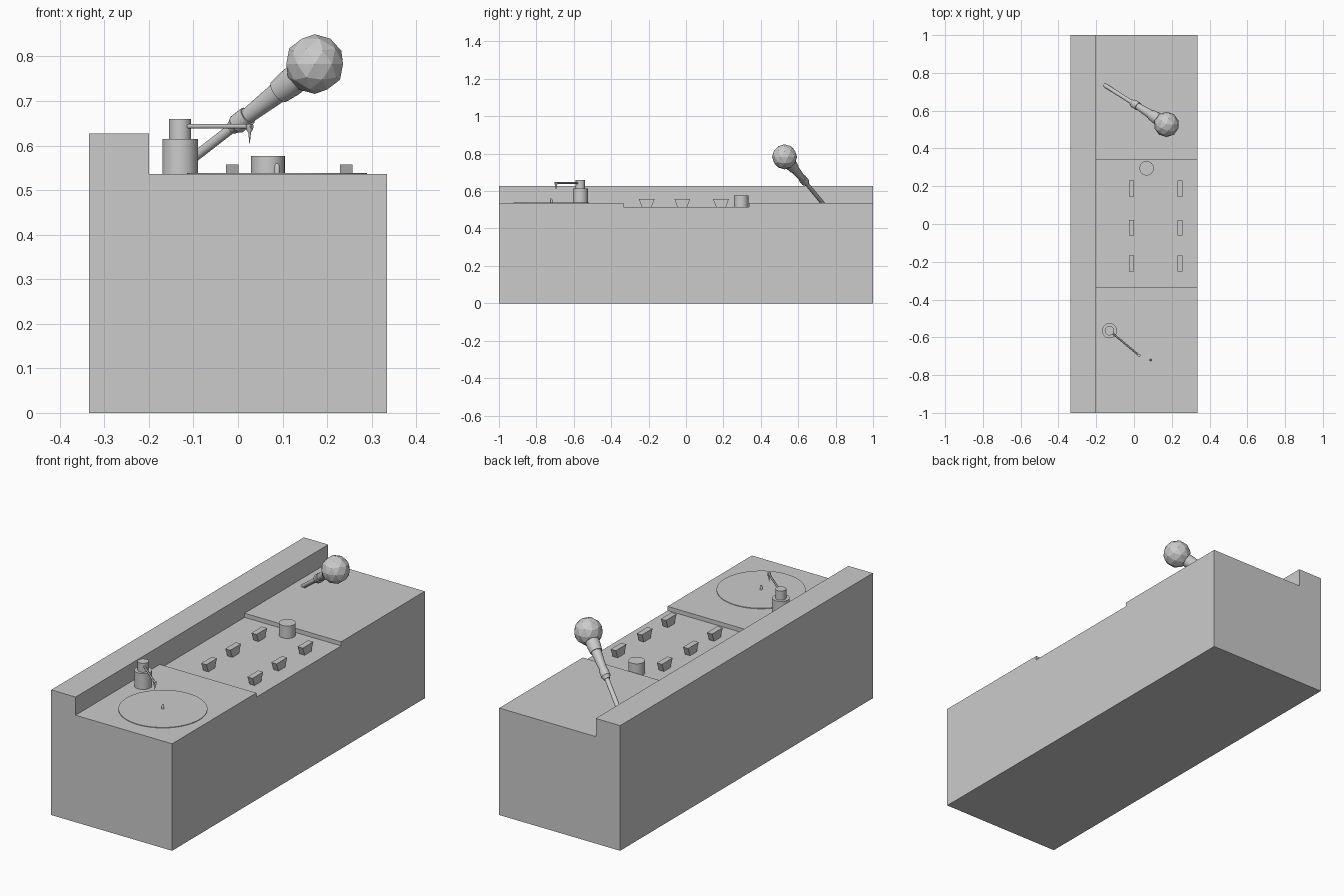
import bpy, bmesh
from math import pi, cos, sin
from mathutils import Vector

cube = bpy.data.objects.get("Cube")
if cube:
    bpy.data.objects.remove(cube, do_unlink=True)

grey = bpy.data.materials.new("plain grey")
grey.use_nodes = True
colour = (0.6, 0.6, 0.6, 1)
grey.diffuse_color = colour
grey.node_tree.nodes["Principled BSDF"].inputs["Base Color"].default_value = colour


def finish(bm, name, smooth=False):
    bmesh.ops.recalc_face_normals(bm, faces=bm.faces)
    mesh = bpy.data.meshes.new(name)
    bm.to_mesh(mesh)
    bm.free()
    mesh.materials.append(grey)
    obj = bpy.data.objects.new(name, mesh)
    bpy.context.collection.objects.link(obj)
    bpy.ops.object.select_all(action='DESELECT')
    obj.select_set(True)
    bpy.context.view_layer.objects.active = obj
    if smooth:
        bpy.ops.object.shade_smooth_by_angle(angle=pi / 6)
    return obj


def prism(name, points, move):
    """Extrude a flat outline by the vector move."""
    bm = bmesh.new()
    face = bm.faces.new([bm.verts.new(p) for p in points])
    extruded = bmesh.ops.extrude_face_region(bm, geom=[face])["geom"]
    verts = [g for g in extruded if isinstance(g, bmesh.types.BMVert)]
    bmesh.ops.translate(bm, verts=verts, vec=move)
    return finish(bm, name)


def lathe(name, start, axis, profile, sides=32):
    """Turn (distance, radius) pairs round an axis, with closed ends."""
    turn = Vector(axis).to_track_quat('Z', 'Y')
    bm = bmesh.new()
    rings = []
    for d, r in profile:
        angles = [2 * pi * i / sides for i in range(sides)]
        rings.append([bm.verts.new(Vector(start) + turn @ Vector((r * cos(a), r * sin(a), d)))
                      for a in angles])
    for low, high in zip(rings, rings[1:]):
        for i in range(sides):
            j = (i + 1) % sides
            bm.faces.new((low[i], low[j], high[j], high[i]))
    bm.faces.new(rings[0])
    bm.faces.new(rings[-1])
    return finish(bm, name, True)


UP = (0, 0, 1)
SIDE, RAIL, DECK, RECESS = 0.335, -0.2, 0.536, 0.515

# Console with raised back rail, and the mixer recess cut across its deck
section = [(-SIDE, 0), (SIDE, 0), (SIDE, DECK), (RAIL, DECK), (RAIL, 0.627), (-SIDE, 0.627)]
console = prism("console", [(x, -1, z) for x, z in section], (0, 2, 0))
cutter = prism("recess_cutter", [(RAIL, -0.333, RECESS), (0.5, -0.333, RECESS),
                                 (0.5, 0.338, RECESS), (RAIL, 0.338, RECESS)], (0, 0, 0.06))
cutter.hide_render = True
cut = console.modifiers.new("recess", 'BOOLEAN')
cut.operation = 'DIFFERENCE'
cut.solver = 'EXACT'
cut.object = cutter
bpy.context.view_layer.objects.active = console
bpy.ops.object.modifier_apply(modifier=cut.name)
bpy.data.objects.remove(cutter, do_unlink=True)

# Fader caps, wider at the top
for x in (-0.013, 0.243):
    for n, y in enumerate((-0.21, -0.02, 0.187)):
        outline = [(-0.026, RECESS), (0.026, RECESS), (0.042, 0.557), (-0.042, 0.557)]
        side = "left" if x > 0 else "right"
        prism(f"{side}_fader_{n + 1}", [(x - 0.014, y + w, z) for w, z in outline], (0.028, 0, 0))

# Mixer knob
lathe("mixer_knob", (0.067, 0.295, RECESS), UP, [(0, 0.038), (0.062, 0.038)])

# Turntable record and spindle
centre = Vector((0.088, -0.72, DECK - 0.002))
lathe("record", centre, UP, [(0, 0.202), (0.005, 0.202)], 64)
lathe("spindle", centre, UP, [(0, 0.006), (0.02, 0.006), (0.026, 0.003)], 16)

# Tonearm on its stepped post
post = Vector((-0.13, -0.565, DECK))
lathe("tonearm_post", post, UP, [(0, 0.04), (0.079, 0.04), (0.079, 0.025), (0.124, 0.025)])
pivot = Vector((-0.13, -0.565, 0.643))
tip = Vector((0.032, -0.7, 0.643))
arm = tip - pivot
lathe("tonearm", pivot, arm, [(0, 0.005), (arm.length, 0.005)], 12)
lathe("stylus", tip - Vector((0.006, -0.005, 0)), (0, 0, -1),
      [(-0.005, 0.008), (0.008, 0.007), (0.014, 0.003), (0.038, 0.0006)], 12)

# Microphone on a leaning rod
foot = Vector((-0.155, 0.735, 0.53))
ball = Vector((0.172, 0.527, 0.783))
lean = ball - foot
lathe("microphone_rod", foot, lean, [(0, 0.011), (0.22, 0.011)], 24)
lathe("microphone_handle", foot, lean,
      [(0.198, 0.014), (0.21, 0.018), (0.215, 0.022), (0.25, 0.022), (0.25, 0.018),
       (0.35, 0.024), (0.35, 0.028), (0.385, 0.032), (0.42, 0.032)], 24)
bm = bmesh.new()
bmesh.ops.create_icosphere(bm, subdivisions=2, radius=0.067)
bmesh.ops.translate(bm, verts=bm.verts, vec=ball)
finish(bm, "microphone_head")
